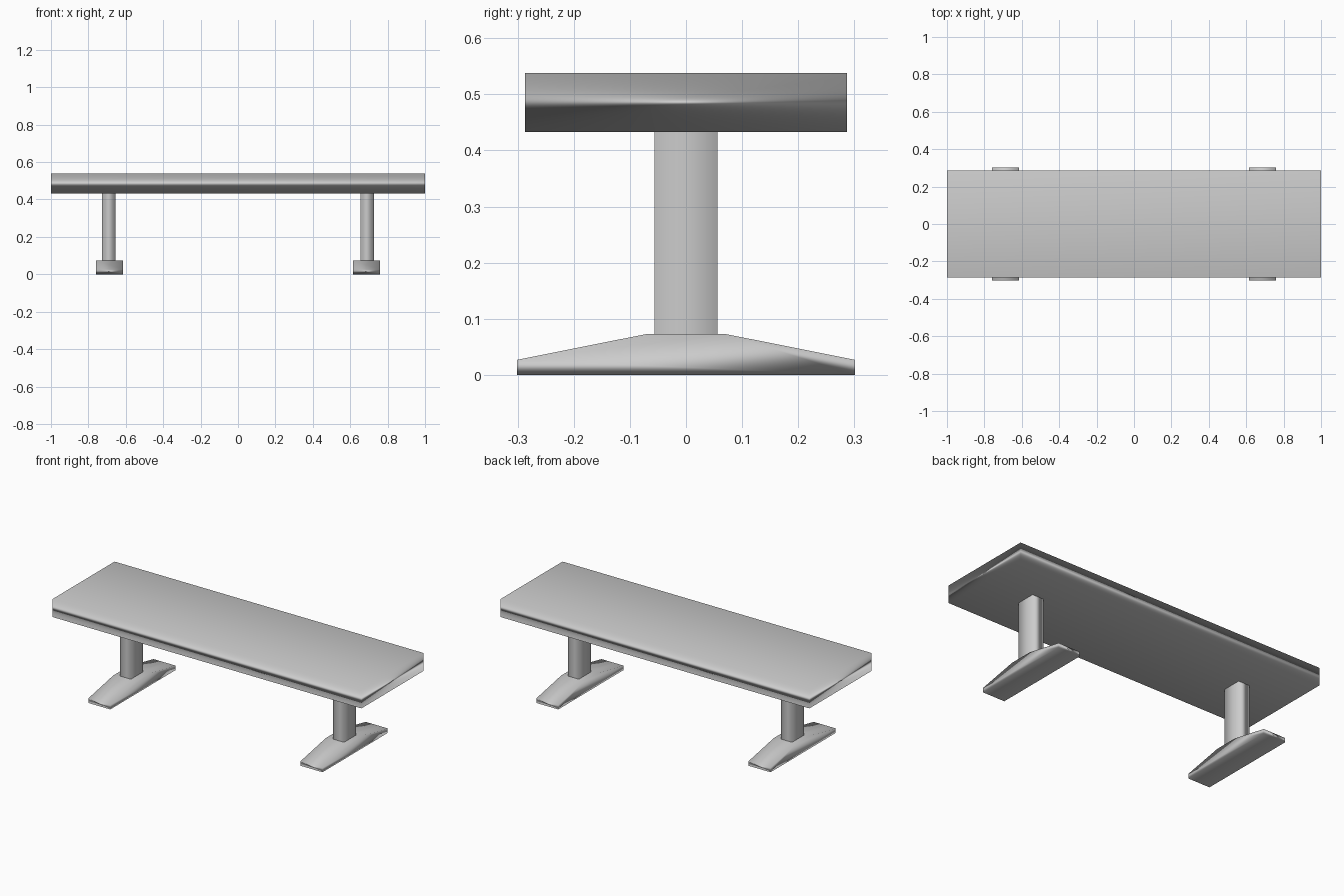
import bpy
import bmesh

cube = bpy.data.objects.get("Cube")
if cube:
    bpy.data.objects.remove(cube, do_unlink=True)

grey = bpy.data.materials.new("plain_grey")
grey.use_nodes = True
colour = (0.6, 0.6, 0.6, 1)
grey.diffuse_color = colour
grey.node_tree.nodes["Principled BSDF"].inputs["Base Color"].default_value = colour


def extrude_profile(name, profile, x, width, capped=True):
    """Extrude a (y, z) outline along x, with shading led by the largest faces."""
    bm = bmesh.new()
    sides = [[bm.verts.new((x + s * width / 2, y, z)) for y, z in profile]
             for s in (-1, 1)]
    n = len(profile)
    for i in range(n):
        j = (i + 1) % n
        # An uncapped part leaves its hidden horizontal ends open
        if capped or profile[i][1] != profile[j][1]:
            bm.faces.new((sides[0][i], sides[0][j], sides[1][j], sides[1][i]))
    for side in sides:
        bm.faces.new(side)
    bmesh.ops.recalc_face_normals(bm, faces=bm.faces)
    mesh = bpy.data.meshes.new(name)
    bm.to_mesh(mesh)
    bm.free()
    mesh.shade_smooth()
    mesh.materials.append(grey)
    obj = bpy.data.objects.new(name, mesh)
    bpy.context.collection.objects.link(obj)
    weighted = obj.modifiers.new("area_shading", "WEIGHTED_NORMAL")
    weighted.mode = "FACE_AREA"


def rectangle(half_depth, bottom, top):
    return [(-half_depth, bottom), (half_depth, bottom),
            (half_depth, top), (-half_depth, top)]


# Tabletop slab
extrude_profile("tabletop", rectangle(0.287, 0.433, 0.538), 0, 2)

# Tapered foot outline: low ends rising to a flat centre
foot = [(-0.301, 0), (0.301, 0), (0.301, 0.027),
        (0.07, 0.073), (-0.07, 0.073), (-0.301, 0.027)]

# Matching pedestals
for side, sign in (("left", 1), ("right", -1)):
    extrude_profile(side + "_post", rectangle(0.056, 0.073, 0.433),
                    sign * 0.69, 0.072, capped=False)
    extrude_profile(side + "_foot", foot, sign * 0.687, 0.142)
